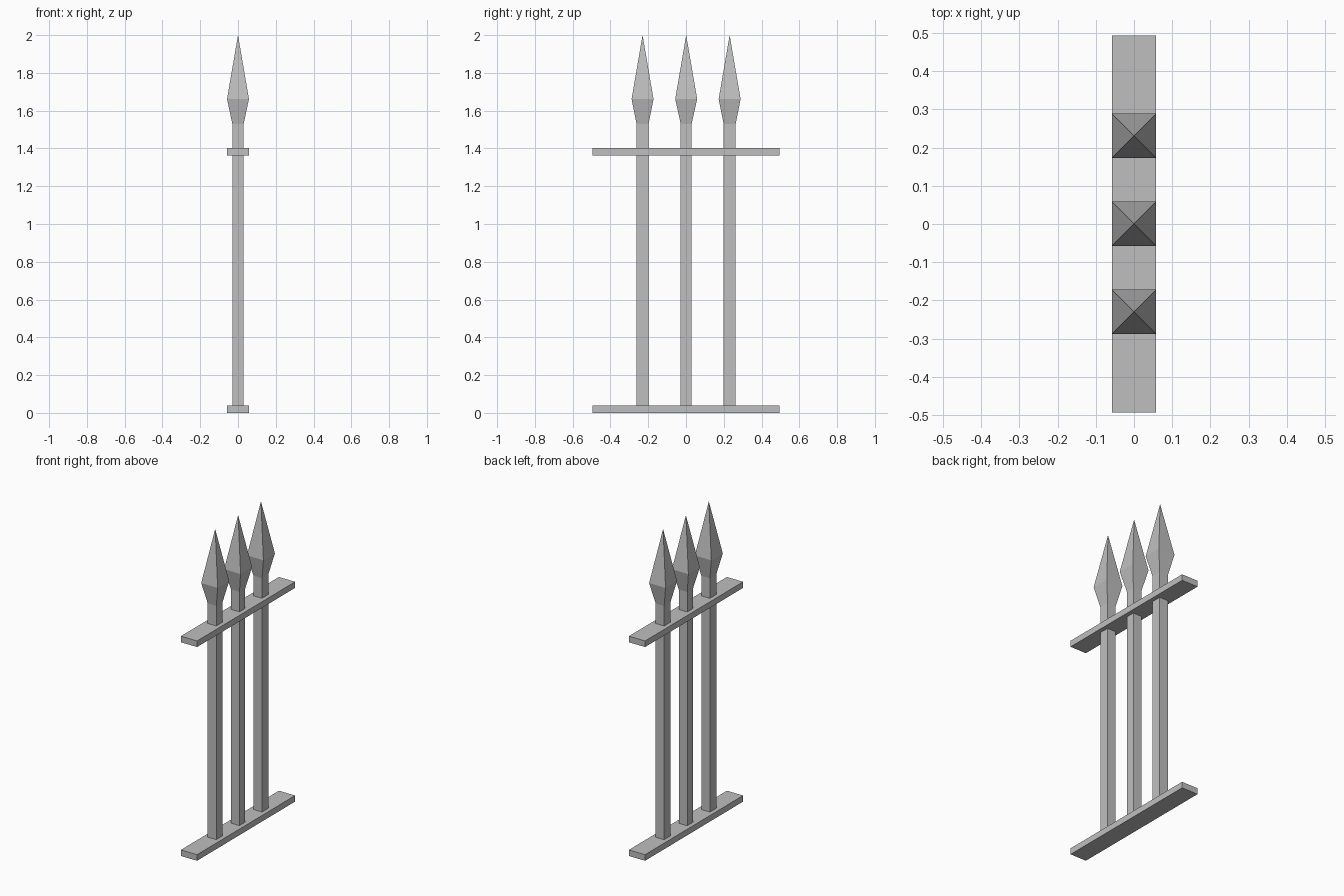
import bpy
import bmesh

cube = bpy.data.objects.get("Cube")
if cube:
    bpy.data.objects.remove(cube, do_unlink=True)

# Single grey metal
metal = bpy.data.materials.new("grey_metal")
metal.use_nodes = True
grey = (0.52, 0.52, 0.52, 1)
metal.diffuse_color = grey
metal.node_tree.nodes["Principled BSDF"].inputs["Base Color"].default_value = grey


def square_loft(name, y, sections):
    """Stack rectangles of (z, half x, half y); a zero size makes a point."""
    bm = bmesh.new()
    rings = []
    for z, hx, hy in sections:
        corners = [(-1, -1), (1, -1), (1, 1), (-1, 1)] if hx else [(0, 0)]
        rings.append([bm.verts.new((sx * hx, sy * hy, z)) for sx, sy in corners])
    for low, high in zip(rings, rings[1:]):
        for i in range(4):
            j = (i + 1) % 4
            top = [high[j], high[i]] if len(high) == 4 else [high[0]]
            bm.faces.new([low[i], low[j]] + top)
    for ring in (rings[0], rings[-1]):
        if len(ring) == 4:
            bm.faces.new(ring)
    bmesh.ops.recalc_face_normals(bm, faces=bm.faces[:])
    mesh = bpy.data.meshes.new(name)
    bm.to_mesh(mesh)
    bm.free()
    mesh.materials.append(metal)
    obj = bpy.data.objects.new(name, mesh)
    obj.location.y = y
    bpy.context.collection.objects.link(obj)
    return obj


# Horizontal rails
for name, z in (("bottom_rail", 0), ("top_rail", 1.363)):
    square_loft(name, 0, [(z, 0.057, 0.494), (z + 0.039, 0.057, 0.494)])

# Square posts, each topped with a spear point
for place, y, depth in (("front", -0.23, 0.032), ("middle", 0.001, 0.029), ("back", 0.231, 0.032)):
    square_loft(place + "_post", y, [(0.02, 0.03, depth), (1.53, 0.03, depth)])
    square_loft(place + "_spearhead", y,
                [(1.53, 0.03, depth), (1.662, 0.058, 0.058), (2, 0, 0)])
